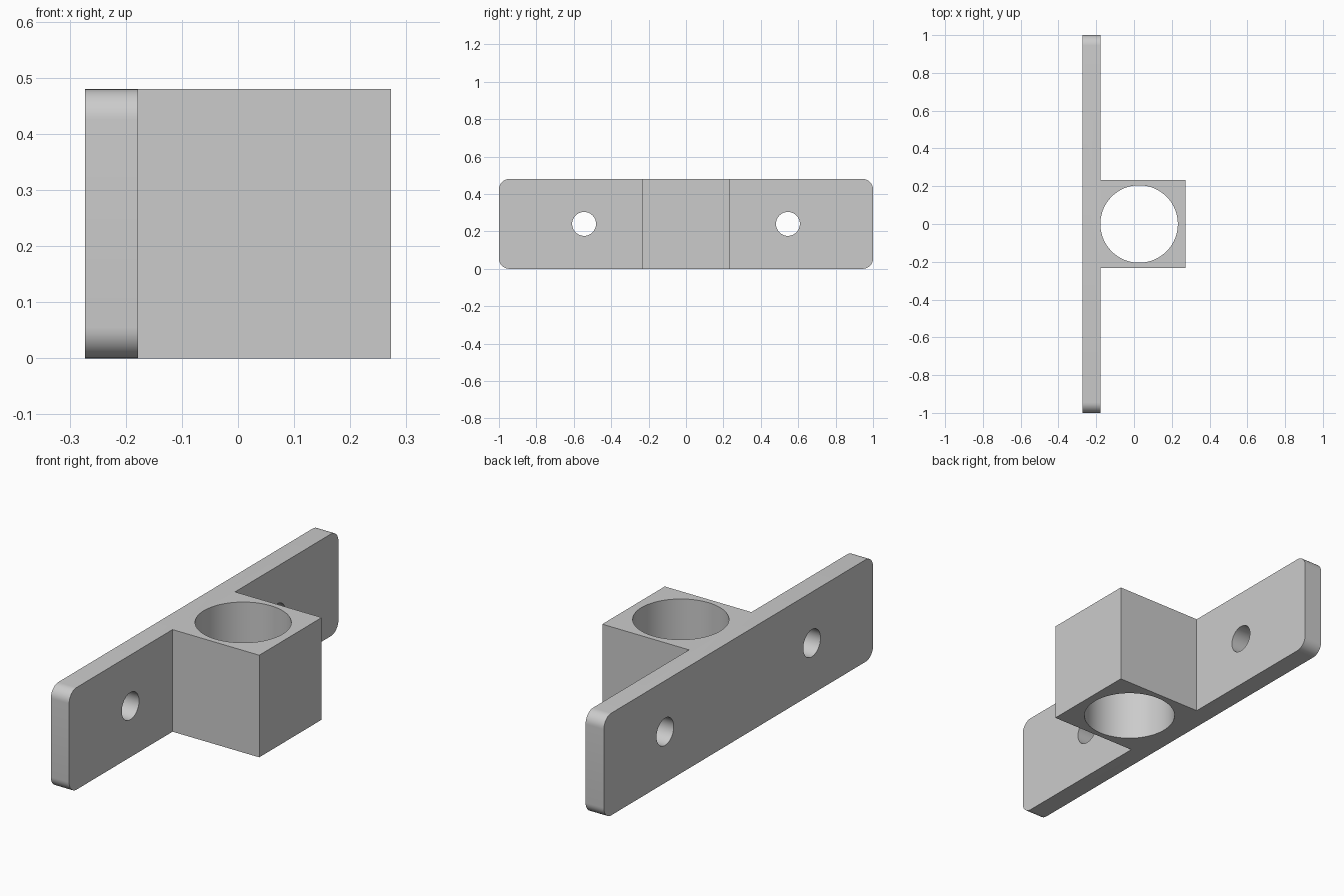
import bpy, bmesh, math
from mathutils import Vector

cube = bpy.data.objects.get("Cube")
if cube:
    bpy.data.objects.remove(cube, do_unlink=True)

HEIGHT = 0.48
BACK, FACE, FRONT = -0.273, -0.178, 0.273   # plate back, plate face, block end
BLOCK_HALF = 0.232

grey = bpy.data.materials.new("light grey")
grey.use_nodes = True
colour = (0.6, 0.6, 0.6, 1)
grey.diffuse_color = colour
grey.node_tree.nodes["Principled BSDF"].inputs["Base Color"].default_value = colour

# Bracket body: T-shaped profile raised to full height
half = [(FRONT, BLOCK_HALF), (FACE, BLOCK_HALF), (FACE, 1), (BACK, 1)]
profile = half + [(x, -y) for x, y in reversed(half)]
bm = bmesh.new()
base = bm.faces.new([bm.verts.new((x, y, 0)) for x, y in profile])
top = bmesh.ops.extrude_face_region(bm, geom=[base])["geom"]
bmesh.ops.translate(bm, vec=(0, 0, HEIGHT),
                    verts=[v for v in top if isinstance(v, bmesh.types.BMVert)])
bmesh.ops.recalc_face_normals(bm, faces=bm.faces)

# Rounded plate corners
corners = [e for e in bm.edges if all(abs(v.co.y) > 0.99 for v in e.verts)
           and abs(e.verts[0].co.x - e.verts[1].co.x) > 0.01]
bmesh.ops.bevel(bm, geom=corners, offset=0.055, segments=10, profile=0.5,
                affect='EDGES')
mesh = bpy.data.meshes.new("bracket")
bm.to_mesh(mesh)
bm.free()
bracket = bpy.data.objects.new("bracket", mesh)
bpy.context.collection.objects.link(bracket)
mesh.materials.append(grey)


def drill(name, radius, location, axis, sides):
    """Cut a round hole through the bracket."""
    bpy.ops.mesh.primitive_cylinder_add(
        vertices=sides, radius=radius, depth=1, location=location,
        rotation=Vector((0, 0, 1)).rotation_difference(Vector(axis)).to_euler())
    cutter = bpy.context.object
    cutter.name = name
    cutter.hide_render = True
    cutter.data.materials.append(grey)
    bpy.ops.object.select_all(action='DESELECT')
    bracket.select_set(True)
    bpy.context.view_layer.objects.active = bracket
    cut = bracket.modifiers.new(name, 'BOOLEAN')
    cut.operation = 'DIFFERENCE'
    cut.solver = 'EXACT'
    cut.object = cutter
    bpy.ops.object.modifier_apply(modifier=cut.name)
    bpy.data.objects.remove(cutter, do_unlink=True)


# Upright socket and the two screw holes
drill("socket", 0.205, (0.027, 0, HEIGHT / 2), (0, 0, 1), 96)
for side in (-1, 1):
    drill("screw_hole", 0.064, (BACK, side * 0.545, HEIGHT / 2), (1, 0, 0), 48)

bpy.ops.object.shade_smooth_by_angle(angle=math.radians(30))
